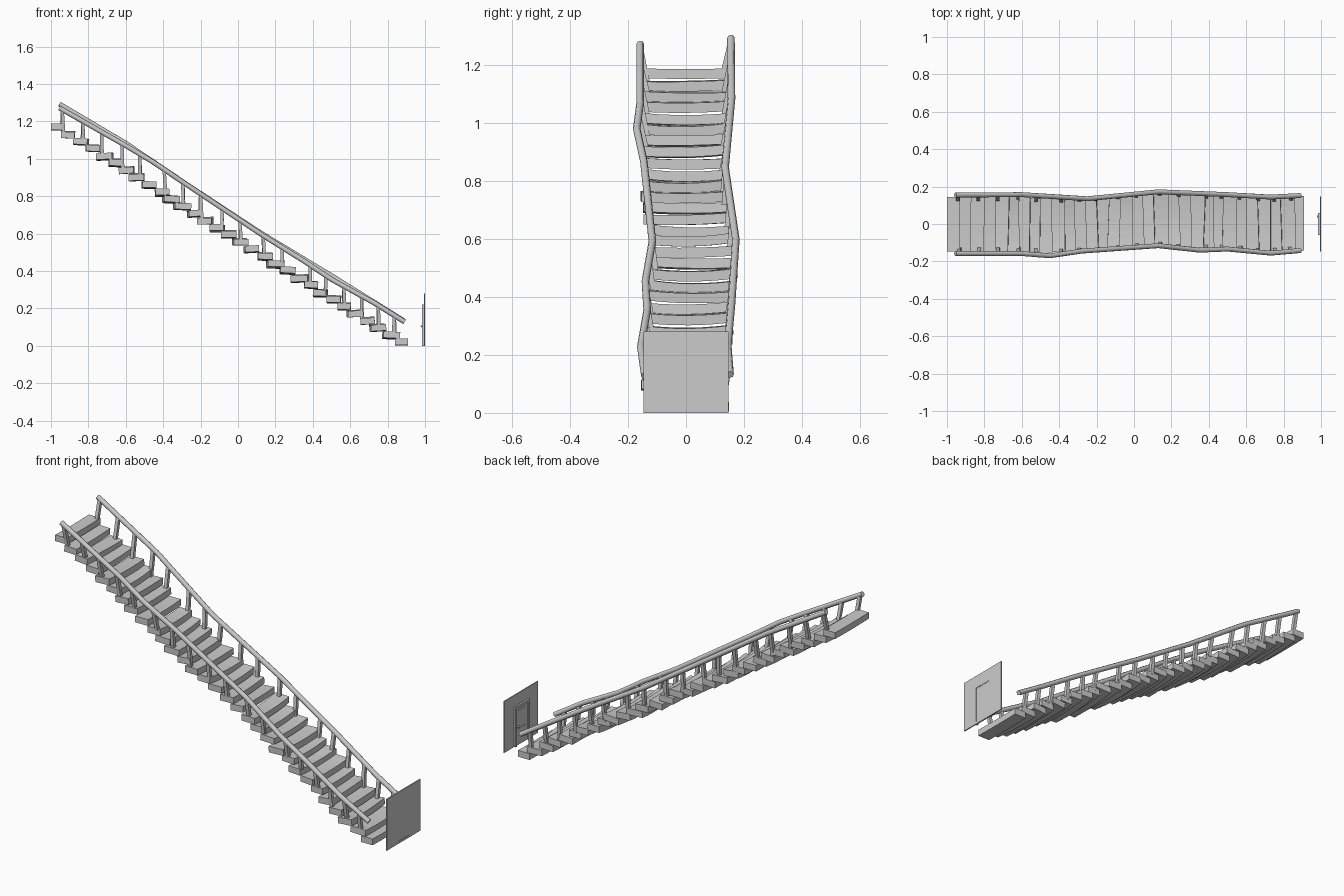
import bpy, bmesh, math, random
from mathutils import Vector, Matrix

if "Cube" in bpy.data.objects:
    bpy.data.objects.remove(bpy.data.objects["Cube"])

random.seed(4)


def make_object(name, bm):
    bmesh.ops.recalc_face_normals(bm, faces=bm.faces)
    mesh = bpy.data.meshes.new(name)
    bm.to_mesh(mesh)
    bm.free()
    ob = bpy.data.objects.new(name, mesh)
    bpy.context.collection.objects.link(ob)
    return ob


def extrude_profile(name, pts, vec):
    """Closed 3D outline pushed along vec into a solid."""
    bm = bmesh.new()
    face = bm.faces.new([bm.verts.new(p) for p in pts])
    res = bmesh.ops.extrude_face_region(bm, geom=[face])
    verts = [v for v in res['geom'] if isinstance(v, bmesh.types.BMVert)]
    bmesh.ops.translate(bm, verts=verts, vec=vec)
    return make_object(name, bm)


def box(name, lo, hi):
    x0, y0, z0 = lo
    x1, y1, z1 = hi
    return extrude_profile(name, [(x0, y0, z0), (x0, y1, z0), (x0, y1, z1), (x0, y0, z1)],
                           (x1 - x0, 0, 0))


def interp(pts, x):
    for a, b in zip(pts, pts[1:]):
        if x <= b[0]:
            t = max(0, (x - a[0]) / (b[0] - a[0]))
            return Vector(a).lerp(Vector(b), t)
    return Vector(pts[-1])


# Wavering handrail paths (x, y, z)
RAILS = {
    1: [(-0.955, 0.155, 1.293), (-0.6, 0.157, 1.083), (-0.25, 0.135, 0.847),
        (0.13, 0.172, 0.598), (0.5, 0.157, 0.375), (0.73, 0.144, 0.232), (0.89, 0.152, 0.132)],
    -1: [(-0.955, -0.158, 1.272), (-0.6, -0.158, 1.07), (-0.45, -0.17, 0.98),
         (-0.28, -0.145, 0.865), (0.13, -0.116, 0.592), (0.35, -0.14, 0.455),
         (0.5, -0.134, 0.355), (0.73, -0.156, 0.228), (0.89, -0.142, 0.128)],
}


def centre(x):
    return (interp(RAILS[1], x).y + interp(RAILS[-1], x).y) / 2


# Sagging, uneven treads
N = 31
X0, X1, Z0, Z1 = -0.965, 0.875, 1.188, 0.038
steps = []
for i in range(N):
    t = i / (N - 1)
    end = i in (0, N - 1)
    x = X0 + (X1 - X0) * t + (0 if end else random.uniform(-0.008, 0.008))
    z = Z0 + (Z1 - Z0) * t + (0 if end else random.uniform(-0.004, 0.004))
    half = 0.145 + (0 if end else random.uniform(-0.006, 0.006))
    depth = 0.07 if end else random.uniform(0.07, 0.092)
    sag = 0.002 if end else random.uniform(0.002, 0.011)
    thick = 0.034
    ys = [half * k / 3 for k in range(-3, 4)]
    dip = [-sag * (1 - (y / half) ** 2) for y in ys]
    top = [(-depth / 2, y, d) for y, d in zip(ys, dip)]
    low = [(-depth / 2, y, d - thick) for y, d in zip(ys, dip)]
    ob = extrude_profile(f"step_{i + 1}", top + low[::-1], (depth, 0, 0))
    yaw, roll, pitch = (0, 0, 0) if end else (
        random.uniform(-2.5, 2.5), random.uniform(-1.2, 1.2), random.uniform(-4, 4))
    ob.location = (x, centre(x), z)
    ob.rotation_euler = (math.radians(roll), math.radians(pitch), math.radians(yaw))
    steps.append((x, z))


def post(name, a, b, size):
    """Square post from a to b."""
    d = b - a
    bm = bmesh.new()
    bmesh.ops.create_cube(bm, size=1, matrix=Matrix.Diagonal((size, size, d.length, 1)))
    ob = make_object(name, bm)
    ob.location = (a + b) / 2
    ob.rotation_euler = Vector((0, 0, 1)).rotation_difference(d).to_euler()


# Handrails and their leaning posts
POSTS = [-0.94, -0.83, -0.73, -0.62, -0.525, -0.395, -0.295, -0.2, -0.085,
         0.01, 0.135, 0.235, 0.385, 0.47, 0.565, 0.66, 0.75, 0.835]
for side, label in ((1, "back"), (-1, "front")):
    path = RAILS[side]
    cu = bpy.data.curves.new(f"{label}_handrail", 'CURVE')
    cu.dimensions = '3D'
    cu.bevel_depth = 0.013
    cu.bevel_resolution = 2
    cu.use_fill_caps = True
    sp = cu.splines.new('POLY')
    sp.points.add(len(path) - 1)
    for p, co in zip(sp.points, path):
        p.co = (*co, 1)
    rail = bpy.data.objects.new(f"{label}_handrail", cu)
    bpy.context.collection.objects.link(rail)
    for n, px in enumerate(POSTS):
        foot_x = px + random.uniform(-0.004, 0.008)
        sx, sz = min(steps, key=lambda s: abs(s[0] - foot_x))
        foot = Vector((foot_x, centre(foot_x) + side * 0.132, sz - 0.008))
        post(f"{label}_post_{n + 1}", foot, interp(path, px), 0.018)

# Wall with a doorway cut out
W, D, T = 0.146, 0.05, 0.21
extrude_profile("door_wall", [(0.994, y, z) for y, z in (
    (-W, 0), (-D, 0), (-D, T), (D, T), (D, 0), (W, 0), (W, 0.28), (-W, 0.28))], (0.006, 0, 0))
box("door_threshold", (0.992, -D, 0), (1.0, D, 0.012))

# Door frame, door leaf with raised panels, knob
F = 0.010
extrude_profile("door_frame", [(0.985, y, z) for y, z in (
    (-D - F, 0), (-D, 0), (-D, T - 0.003), (D, T - 0.003), (D, 0), (D + F, 0),
    (D + F, T + F), (-D - F, T + F))], (0.014, 0, 0))
box("door_leaf", (0.991, -D, 0.012), (0.998, D, T))
for k, (z0, z1) in enumerate(((0.03, 0.09), (0.115, 0.19))):
    box(f"door_panel_{k + 1}", (0.989, -0.033, z0), (0.993, 0.033, z1))
bm = bmesh.new()
bmesh.ops.create_uvsphere(bm, u_segments=12, v_segments=8, radius=0.006)
knob = make_object("door_knob", bm)
knob.location = (0.983, 0.04, 0.105)
box("door_knob_stem", (0.983, 0.038, 0.103), (0.993, 0.042, 0.107))
